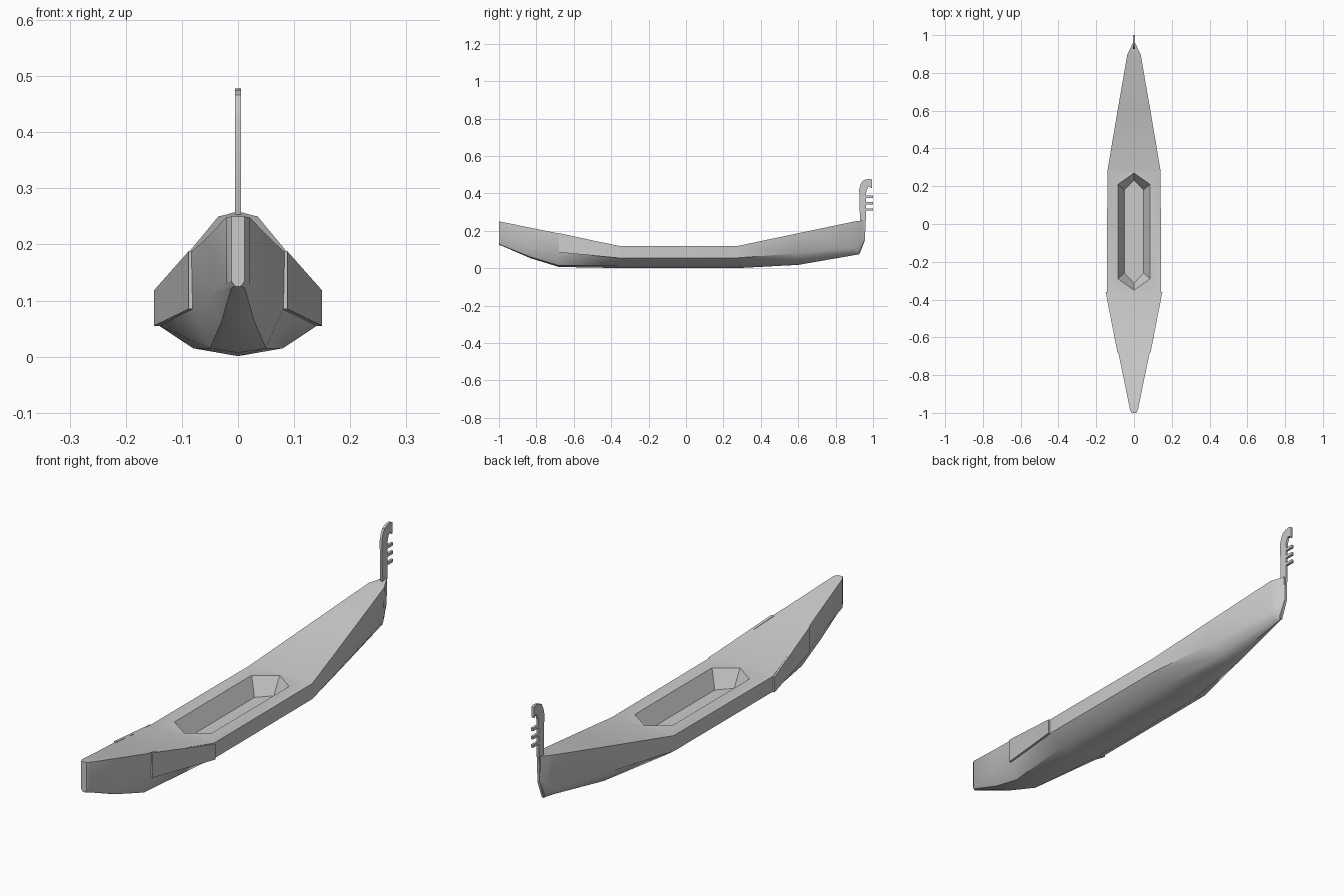
import bpy, bmesh

if "Cube" in bpy.data.objects:
    bpy.data.objects.remove(bpy.data.objects["Cube"])


def make_object(name, bm, smooth=0):
    bmesh.ops.recalc_face_normals(bm, faces=bm.faces[:])
    me = bpy.data.meshes.new(name)
    bm.to_mesh(me)
    bm.free()
    ob = bpy.data.objects.new(name, me)
    bpy.context.collection.objects.link(ob)
    if smooth:
        bpy.ops.object.select_all(action='DESELECT')
        bpy.context.view_layer.objects.active = ob
        ob.select_set(True)
        bpy.ops.object.shade_smooth_by_angle(angle=smooth)
    return ob


def loft(rings):
    """Skin closed rings of points and cap both ends."""
    bm = bmesh.new()
    vs = [[bm.verts.new(p) for p in r] for r in rings]
    n = len(vs[0])
    for a, b in zip(vs, vs[1:]):
        for i in range(n):
            j = (i + 1) % n
            bm.faces.new((a[i], a[j], b[j], b[i]))
    bm.faces.new(vs[0])
    bm.faces.new(vs[-1])
    return bm


# Hull stations: y, gunwale x, z, chine x, z, bilge x, z, keel z
stations = [
    (-1.00, .012, .250, .012, .135, .006, .126, .125),
    (-.985, .021, .248, .021, .130, .012, .122, .120),
    (-.83, .052, .216, .050, .110, .030, .060, .053),
    (-.68, .083, .186, .081, .086, .050, .015, .007),
    (-.36, .143, .120, .142, .056, .080, .015, .001),
    (.28, .141, .120, .141, .056, .080, .015, .001),
    (.60, .087, .187, .082, .080, .045, .030, .018),
    (.90, .035, .250, .030, .110, .012, .078, .070),
    (.925, .022, .253, .018, .120, .008, .082, .075),
    (.955, .008, .257, .006, .165, .004, .152, .150),
]
rings = []
for y, gx, gz, cx, cz, bx, bz, kz in stations:
    half = [(gx, gz), (cx, cz), (bx, bz)]
    sec = half + [(0, kz)] + [(-x, z) for x, z in reversed(half)]
    rings.append([(x, y, z) for x, z in sec])
hull = make_object("hull", loft(rings), .6)

# Cockpit recess cut from the deck with a tapered six-sided well
rim = [(0, .27), (.085, .21), (.085, -.29), (0, -.35), (-.085, -.29), (-.085, .21)]
well = make_object("cockpit_cutter", loft([
    [(x * s, (y + .04) * t - .04, z) for x, y in rim]
    for z, s, t in ((.05, .6, .88), (.12, 1, 1), (.15, 1, 1))]))
well.hide_render = True
well.hide_viewport = True
cut = hull.modifiers.new("cockpit", 'BOOLEAN')
cut.operation = 'DIFFERENCE'
cut.solver = 'EXACT'
cut.object = well

# Raised planks on both sides of the bow
for side, name in ((1, "bow_plank_right"), (-1, "bow_plank_left")):
    make_object(name, loft([
        [(side * x, y, z) for x, z in ((xo, zt), (xo, zb), (xo - .012, zb), (xo - .012, zt))]
        for y, xo, zt, zb in ((-.68, .088, .188, .085), (-.36, .15, .118, .055))]))


def plate(name, outline, t):
    return make_object(name, loft([[(x, y, z) for y, z in outline] for x in (-t, t)]), .6)


# Flat ornamental blade at the stern, with three prongs
plate("stern_blade", [
    (.938, .235), (.930, .255), (.926, .42), (.932, .445), (.943, .466), (.960, .474),
    (.982, .478), (.994, .473), (.994, .428), (.987, .428), (.984, .436),
    (.973, .434), (.965, .415), (.962, .39), (.962, .255), (.955, .235)], .005)
for i, z in enumerate((.382, .348, .314)):
    plate(f"blade_prong_{i + 1}", [
        (.955, z - .006), (1.0, z - .006), (1.0, z + .006), (.955, z + .006)], .005)
# Stem strip under the blade
plate("stern_strip", [
    (.94, .26), (.96, .258), (.957, .15), (.928, .075), (.91, .08), (.935, .16)], .005)
